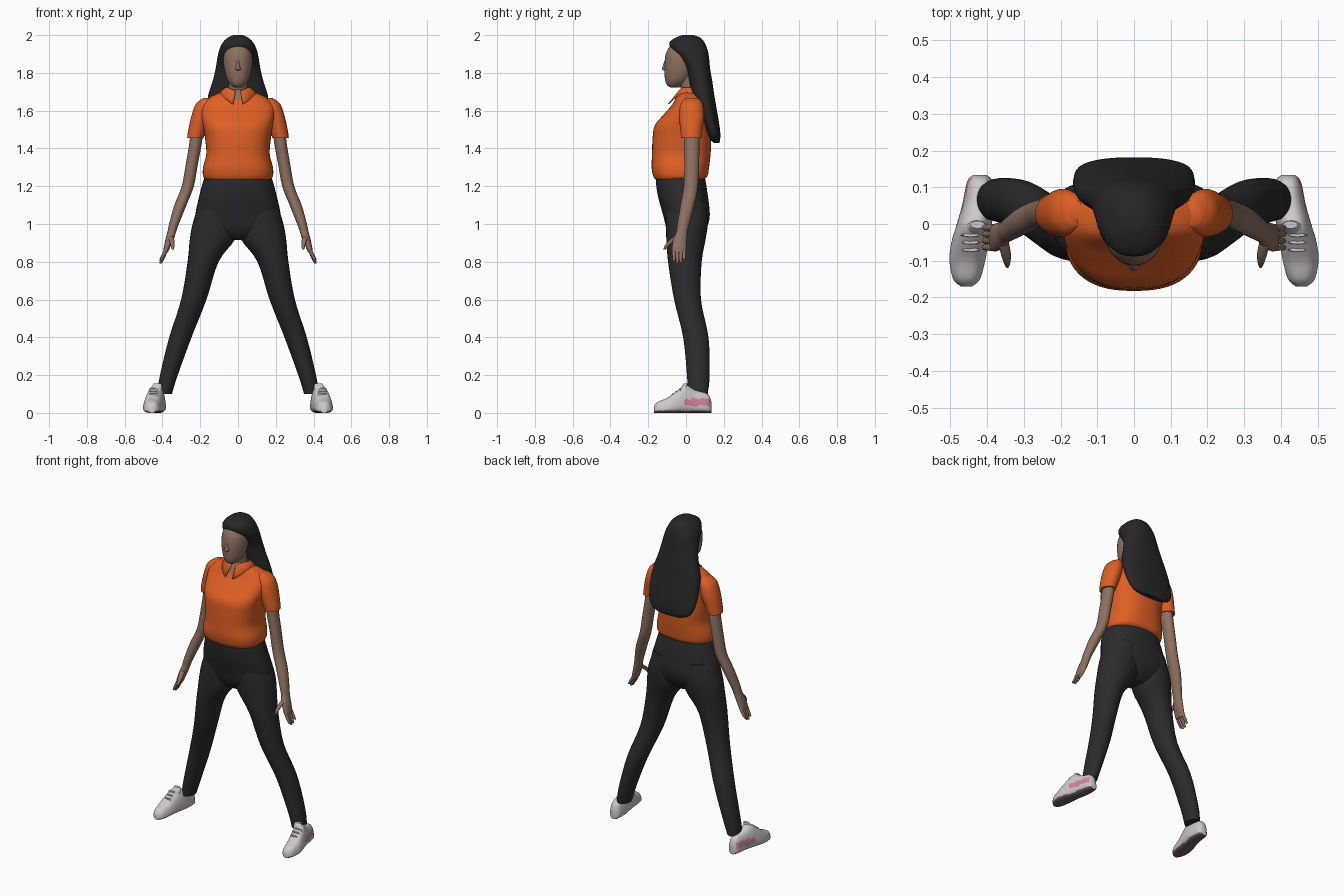
import bpy
import bmesh
from math import sin, cos, pi, copysign
from mathutils import Vector

cube = bpy.data.objects.get("Cube")
if cube:
    bpy.data.objects.remove(cube, do_unlink=True)


def material(name, red, green, blue):
    mat = bpy.data.materials.new(name)
    mat.use_nodes = True
    color = (red, green, blue, 1)
    mat.diffuse_color = color
    shader = mat.node_tree.nodes["Principled BSDF"]
    shader.inputs["Base Color"].default_value = color
    shader.inputs["Roughness"].default_value = 0.8
    return mat


ORANGE = material("orange cloth", 0.73, 0.115, 0.018)
TROUSER = material("charcoal cloth", 0.024, 0.024, 0.025)
HAIR = material("black hair", 0.02, 0.02, 0.02)
SKIN = material("brown skin", 0.27, 0.165, 0.115)
WHITE = material("white leather", 0.62, 0.58, 0.6)
PINK = material("pink trim", 0.66, 0.22, 0.34)
SOLE = material("mauve rubber", 0.16, 0.11, 0.13)


def power(value, n):
    return copysign(abs(value) ** (2 / n), value)


def refine(rings, steps):
    """Catmull-Rom interpolation between the key rings."""
    keys = [Vector(r) for r in rings]
    out = []
    for i in range(len(keys) - 1):
        a, b, c = keys[max(i - 1, 0)], keys[i], keys[i + 1]
        d = keys[min(i + 2, len(keys) - 1)]
        for s in range(steps):
            t = s / steps
            out.append(b + (c - a) * (t / 2)
                       + (a * 2 - b * 5 + c * 4 - d) * (t * t / 2)
                       + (b * 3 - a - c * 3 + d) * (t ** 3 / 2))
    return out + [keys[-1]]


def finish(name, bm, mats, mirror=False, rule=None, angle=pi / 4):
    """Turn a bmesh into a smooth shaded, optionally mirrored object."""
    bmesh.ops.recalc_face_normals(bm, faces=bm.faces[:])
    bm.normal_update()
    if rule:
        for face in bm.faces:
            face.material_index = rule(face.calc_center_median(), face.normal)
    mesh = bpy.data.meshes.new(name)
    bm.to_mesh(mesh)
    bm.free()
    for mat in mats:
        mesh.materials.append(mat)
    obj = bpy.data.objects.new(name, mesh)
    bpy.context.collection.objects.link(obj)
    bpy.ops.object.select_all(action="DESELECT")
    obj.select_set(True)
    bpy.context.view_layer.objects.active = obj
    bpy.ops.object.shade_smooth_by_angle(angle=angle)
    if mirror:
        obj.modifiers.new("Mirror", "MIRROR").use_mirror_merge = False
    return obj


def skin_rings(bm, loops):
    """Bridge point loops into a closed tube."""
    rows = [[bm.verts.new(p) for p in loop] for loop in loops]
    for low, high in zip(rows, rows[1:]):
        for j in range(len(low)):
            k = (j + 1) % len(low)
            bm.faces.new((low[j], low[k], high[k], high[j]))
    bm.faces.new(rows[0])
    bm.faces.new(rows[-1])


def add_loft(bm, rings, n=2, sides=28, steps=4):
    """Level oval rings given as x, y, z, half width, half depth."""
    angles = [2 * pi * j / sides for j in range(sides)]
    skin_rings(bm, [[(x + rx * power(cos(a), n), y + ry * power(sin(a), n), z)
                     for a in angles]
                    for x, y, z, rx, ry in refine(rings, steps)])


def loft(name, rings, mats, mirror=False, rule=None, **shape):
    bm = bmesh.new()
    add_loft(bm, rings, **shape)
    return finish(name, bm, mats, mirror, rule)


# Head and neck
loft("neck", [(0, .04, 1.58, .065, .05), (0, .03, 1.68, .053, .05),
              (0, .015, 1.74, .049, .048), (0, 0, 1.8, .05, .05)], [SKIN])
loft("face", [(0, -.06, 1.722, .018, .02), (0, -.057, 1.735, .036, .043),
              (0, -.046, 1.76, .055, .064), (0, -.035, 1.8, .069, .079),
              (0, -.03, 1.85, .077, .083), (0, -.025, 1.9, .074, .082),
              (0, -.02, 1.94, .058, .066), (0, -.02, 1.955, .04, .045)], [SKIN])
loft("nose", [(0, -.108, 1.812, .006, .006), (0, -.112, 1.82, .014, .016),
              (0, -.108, 1.84, .01, .014), (0, -.1, 1.875, .006, .01)],
     [SKIN], sides=12)
loft("long_hair", [(0, .162, 1.43, .08, .014), (0, .153, 1.45, .13, .028),
                   (0, .14, 1.5, .158, .04), (0, .112, 1.6, .166, .052),
                   (0, .09, 1.68, .158, .06), (0, .078, 1.75, .136, .062),
                   (0, .064, 1.82, .119, .064), (0, .041, 1.88, .109, .081),
                   (0, .02, 1.92, .1, .095), (0, .005, 1.96, .081, .093),
                   (0, .01, 1.986, .055, .066), (0, .01, 2, .025, .03)],
     [HAIR], n=2.3, sides=36)


# Shirt with an open neckline
def neckline(center, normal):
    return int(center.y < 0 and abs(center.x) < (center.z - 1.635) * 0.5)


loft("shirt", [(0, -.035, 1.235, .172, .128), (0, -.03, 1.255, .185, .144),
               (0, -.03, 1.3, .185, .152), (0, -.025, 1.37, .168, .155),
               (0, -.022, 1.45, .174, .155), (0, -.02, 1.52, .184, .146),
               (0, 0, 1.58, .195, .118), (0, .015, 1.63, .192, .09),
               (0, .02, 1.665, .158, .076), (0, .02, 1.69, .11, .064),
               (0, .02, 1.712, .05, .045)],
     [ORANGE, SKIN], rule=neckline, n=2.5, sides=64, steps=6)
loft("sleeves", [(.158, .03, 1.667, .025, .035), (.178, .03, 1.635, .046, .058),
                 (.195, .03, 1.57, .052, .066), (.214, .028, 1.5, .049, .058),
                 (.226, .028, 1.455, .043, .053)], [ORANGE], mirror=True)

# Folded collar, with points that drop beside the opening
bm = bmesh.new()
columns = []
count = 32
for i in range(count + 1):
    t = i / count
    a = -pi / 2 + 0.2 + t * (2 * pi - 0.4)
    tip = max(0, abs(2 * t - 1) - 0.75) * 4
    columns.append([bm.verts.new((r * cos(a), 0.022 + r * 0.93 * sin(a), z))
                    for r, z in ((0.06, 1.7 - 0.01 * tip),
                                 (0.068, 1.72 - 0.018 * tip),
                                 (0.105 + 0.02 * tip, 1.685 - 0.05 * tip))])
for left, right in zip(columns, columns[1:]):
    for j in range(2):
        bm.faces.new((left[j], right[j], right[j + 1], left[j + 1]))
collar = finish("collar", bm, [ORANGE])
thick = collar.modifiers.new("Thickness", "SOLIDIFY")
thick.thickness = 0.006
thick.offset = 0

# Arms and hands
loft("arms", [(.21, .03, 1.54, .034, .04), (.226, .03, 1.42, .033, .041),
              (.244, .03, 1.32, .032, .039), (.266, .026, 1.2, .032, .038),
              (.305, .008, 1.1, .032, .037), (.339, -.014, 1, .026, .032),
              (.35, -.021, .96, .023, .03), (.362, -.031, .92, .022, .036),
              (.378, -.037, .87, .016, .038), (.384, -.037, .848, .012, .034)],
     [SKIN], mirror=True)
bm = bmesh.new()
for i, length in enumerate((0.058, 0.07, 0.066, 0.05)):
    y = -0.064 + 0.018 * i
    add_loft(bm, [(.38, y, .865, .01, .01),
                  (.396, y, .865 - length * .6, .01, .009),
                  (.408, y, .865 - length, .007, .007),
                  (.41, y, .86 - length, .003, .003)], sides=10)
add_loft(bm, [(.357, -.045, .935, .014, .016), (.35, -.075, .91, .014, .018),
              (.346, -.1, .885, .01, .013), (.345, -.114, .864, .005, .006)],
         sides=12)
finish("fingers", bm, [SKIN], mirror=True)

# Trousers
loft("trouser_hips", [(0, -.03, 1.26, .172, .125), (0, -.027, 1.22, .186, .132),
                      (0, -.015, 1.14, .207, .132), (0, .002, 1.05, .225, .124),
                      (0, .004, .99, .21, .11), (0, .002, .945, .13, .085),
                      (0, .002, .915, .05, .05)], [TROUSER], n=2.2, sides=40)
loft("trouser_legs", [(.1, 0, 1.12, .1, .11), (.12, .004, 1.01, .118, .112),
                      (.135, 0, .92, .12, .104), (.185, -.006, .8, .082, .089),
                      (.234, .008, .6, .067, .071), (.305, .052, .4, .059, .067),
                      (.366, .065, .2, .047, .06), (.39, .063, .1, .04, .052)],
     [TROUSER], mirror=True)


# Shoes, lofted from heel to toe over a flat sole
def shoe_color(center, normal):
    if normal.z < -0.7 or center.z < 0.012:
        return 2
    stripe = -0.01 < center.y < 0.125 and 0.038 < center.z < 0.075
    return int(stripe and normal.x > 0.2)


# key rings: y, centre x, half width, height
shoe_keys = [(.134, .42, .02, .06), (.115, .42, .04, .1), (.05, .425, .05, .12),
             (0, .435, .055, .146), (-.05, .447, .058, .115),
             (-.1, .454, .056, .079), (-.15, .456, .042, .058),
             (-.17, .456, .018, .035)]
loops = []
for y, x, half, height in refine(shoe_keys, 5):
    loop = []
    for j in range(40):
        a = 2 * pi * j / 40
        rise = (1 + power(sin(a), 2.8)) / 2
        loop.append((x + half * (1 - 0.35 * rise) * power(cos(a), 2.8), y,
                     height * rise))
    loops.append(loop)
bm = bmesh.new()
skin_rings(bm, loops)
finish("shoes", bm, [WHITE, PINK, SOLE], mirror=True, rule=shoe_color)

# Shoe tongues and laces
loft("shoe_tongues", [(.437, -.015, .1, .03, .025), (.43, -.008, .135, .028, .018),
                      (.426, -.002, .155, .02, .01)], [WHITE], mirror=True)
bm = bmesh.new()
for i in range(3):
    y, z = -0.03 - 0.02 * i, 0.132 - 0.015 * i
    add_loft(bm, [(.445, y, z - .02, .03, .006), (.445, y, z, .022, .005)],
             sides=12, steps=2)
finish("shoe_laces", bm, [WHITE], mirror=True)
